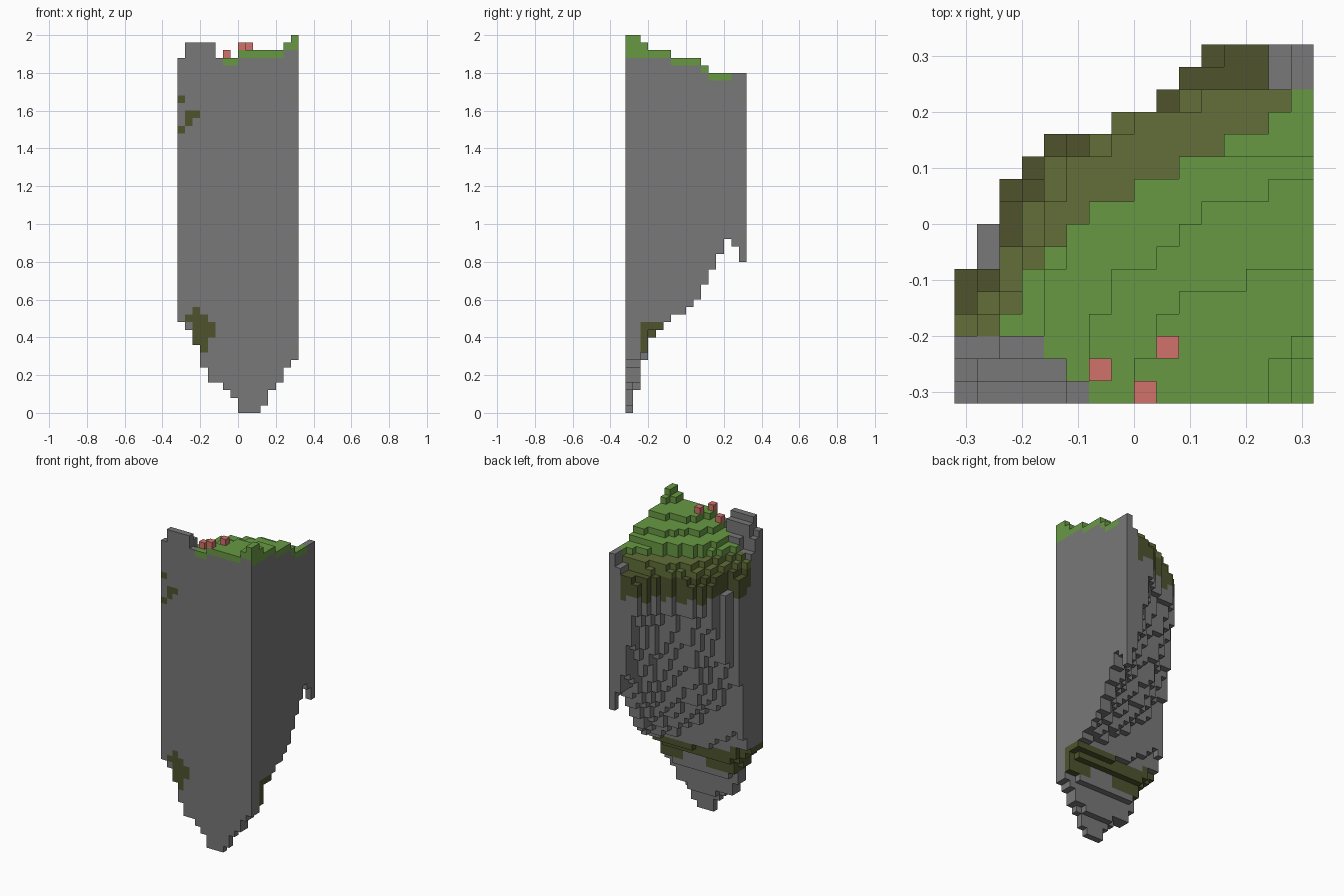
import bpy, bmesh, math, random
from mathutils import Vector

random.seed(4)
if "Cube" in bpy.data.objects:
    bpy.data.objects.remove(bpy.data.objects["Cube"], do_unlink=True)

U, N = 0.04, 16          # block size, blocks per side


def material(name, rgb):
    lin = [((c / 255 + 0.055) / 1.055) ** 2.4 for c in rgb] + [1]
    m = bpy.data.materials.new(name)
    m.use_nodes = True
    m.diffuse_color = lin
    m.node_tree.nodes["Principled BSDF"].inputs["Base Color"].default_value = lin
    return m


mats = [material("stone_grey", (120, 120, 120)),
        material("grass_green", (104, 153, 68)),
        material("olive_moss", (98, 111, 57)),
        material("dark_moss", (78, 84, 45)),
        material("flower_pink", (209, 114, 107))]
STONE, GRASS, OLIVE, DARK, PINK = range(5)

# Outline: first filled column in each row, front row first
EDGE = [0, 0, 0, 0, 0, 0, 1, 1, 2, 2, 3, 4, 7, 9, 10, 11]
# First column of the olive ring per row
OLIVE_START = [0, 0, 0, 0, 1, 2, 2, 3, 3, 4, 4, 6, 7, 10, 14, 14]
# Underside limits along x and along y, in blocks
LOW_X = [12, 11, 9, 6, 4, 4, 3, 2, 0, 0, 0, 1, 3, 4, 6, 7]
LOW_Y = [0, 3, 7, 10, 11, 12, 13, 13, 14, 15, 17, 19, 21, 23, 22, 20]
# First column of each grass terrace per row, lowest terrace first
TERRACES = [[6, 5, 4, 2, 3, 3, 4, 5, 6, 8, 10, 12, 14, 15, 16, 16],
            [6, 5, 4, 4, 4, 4, 5, 5, 6, 8, 10],
            [6, 6, 6, 6, 7, 7, 9, 10, 11, 14],
            [8, 8, 9, 9, 10, 13]]
# Moss on the flat front: lowest and highest block for a column
FRONT_MOSS = [(0, 37, 37), (0, 41, 41), (1, 38, 39), (2, 39, 39),
              (1, 12, 12), (2, 9, 13), (3, 8, 12), (4, 10, 11)]
OUTSIDE = [(i, j) for j in range(N) for i in range(EDGE[j])]


def rim_distance(i, j):
    return min(math.hypot(i - a, j - b) for a, b in OUTSIDE)


def is_crag(i, j):
    """Bare stone lumps along the rim."""
    return ((i >= 14 and j >= 14) or (j < 3 and i < (6, 5, 4)[j])
            or (i == 1 and j in (6, 7)))


def column_top(i, j):
    if is_crag(i, j):
        if j >= 14:
            return 45 if i == 15 else 43
        if j >= 6:
            return 39
        if j == 2:
            return 46 if i > 1 else 44
        return (49 if 1 <= i <= 4 else 47) - j
    if i >= 14 and j < 2:
        return 35 + i
    if i == 15 and j == 2:
        return 49
    steps = sum(j < len(t) and i >= t[j] for t in TERRACES)
    if steps:
        return 44 + steps
    if i >= OLIVE_START[j]:
        return 44 if i > OLIVE_START[j] else 43
    return 42 if i > EDGE[j] else random.choice((40, 41, 41, 42))


def column_bottom(i, j):
    """Bowl that hangs lowest at the front and climbs to the rim."""
    low = (LOW_X[i] ** 4 + LOW_Y[j] ** 4) ** 0.25
    bowl = (0.29 + 1.15 * math.exp((1 - rim_distance(i, j)) / 5)) / U
    bowl *= min(1, j / 5) * min(1, 0.4 + 0.05 * (i + j))
    if i < N - 1:
        bowl += random.uniform(-0.5, 0.5)
    return round(max(low, bowl))


columns = {(i, j): (column_bottom(i, j), column_top(i, j))
           for j in range(N) for i in range(EDGE[j], N)}


def solid(i, j, k):
    low, top = columns.get((i, j), (0, 0))
    return low <= k < top


def face_colour(i, j, k, n):
    top = columns[i, j][1]
    front = n.y < 0 and j == 0
    if front and any(i == a and low <= k <= high for a, low, high in FRONT_MOSS):
        return DARK
    if is_crag(i, j) and k > 14:
        return STONE
    if front:
        return GRASS if k >= min(top - 1, 48) else STONE
    if n.x > 0 and i == N - 1 and not (2 <= j <= 4 and k < 12):
        return GRASS if k >= min(top, 48) - 1 else STONE
    if 8 <= k <= 11 + (i < 3):        # lower moss band with a bare gap
        bare = k <= 9 and 8 <= i <= 11
        return STONE if bare else DARK
    if k >= 44:
        return GRASS
    if k >= 42 and n.z >= 0:
        return OLIVE
    return DARK if k >= 38 + (i + j) // 2 % 2 and n.z >= 0 else STONE


def make_object(name, bm):
    bmesh.ops.remove_doubles(bm, verts=bm.verts, dist=U / 100)
    bmesh.ops.dissolve_limit(bm, angle_limit=0.01, verts=bm.verts, edges=bm.edges,
                             delimit={'MATERIAL'})
    mesh = bpy.data.meshes.new(name)
    bm.to_mesh(mesh)
    bm.free()
    for m in mats:
        mesh.materials.append(m)
    obj = bpy.data.objects.new(name, mesh)
    bpy.context.collection.objects.link(obj)


def add_quad(bm, cell, n, colour):
    """One face of a block, on the side that n points to."""
    centre = (Vector(cell) + Vector((0.5, 0.5, 0.5)) + n / 2) * U - Vector((N * U / 2, N * U / 2, 0))
    u = Vector((n.y, n.z, n.x)) * U / 2
    v = n.cross(u)
    f = bm.faces.new([bm.verts.new(centre + a * u + b * v)
                      for a, b in ((-1, -1), (1, -1), (1, 1), (-1, 1))])
    f.material_index = colour


SIDES = [Vector(s) for s in ((1, 0, 0), (-1, 0, 0), (0, 1, 0), (0, -1, 0), (0, 0, 1), (0, 0, -1))]

# Floating cliff with its grass cap
bm = bmesh.new()
for (i, j), (low, top) in columns.items():
    for k in range(low, top):
        for n in SIDES:
            if not solid(i + int(n.x), j + int(n.y), k + int(n.z)):
                add_quad(bm, (i, j, k), n, face_colour(i, j, k, n))
make_object("cliff", bm)

# Flower blocks standing on the grass
for number, (i, j) in enumerate(((6, 1), (9, 2), (8, 0)), 1):
    bm = bmesh.new()
    for n in SIDES:
        add_quad(bm, (i, j, columns[i, j][1]), n, PINK)
    make_object(f"flower_{number}", bm)
